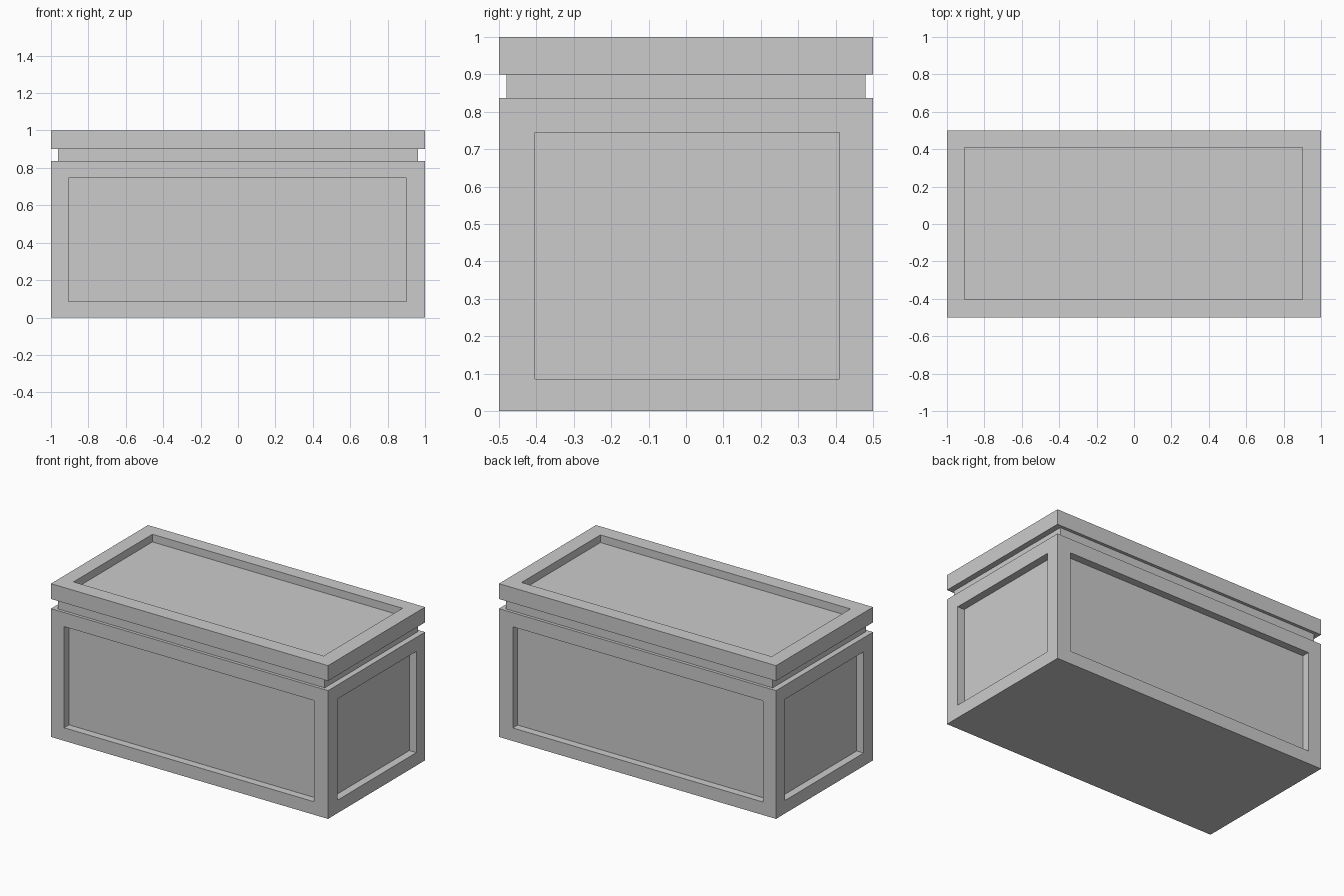
import bpy
import bmesh
from mathutils import Vector

if "Cube" in bpy.data.objects:
    bpy.data.objects.remove(bpy.data.objects["Cube"])

# panel extents on each axis, shared by all recessed sides
PANEL = ((-0.905, 0.90), (-0.403, 0.41), (0.085, 0.745))
DEPTH = 0.05

bm = bmesh.new()


def ring(hx, hy, z):
    return [bm.verts.new((sx * hx, sy * hy, z))
            for sx, sy in ((-1, -1), (1, -1), (1, 1), (-1, 1))]


def recess(face):
    """Inset a face to the panel extents and sink it inward."""
    normal, centre = face.normal.copy(), face.calc_center_median()
    flat = max(range(3), key=lambda i: abs(normal[i]))
    bmesh.ops.inset_individual(bm, faces=[face], thickness=0.08, use_even_offset=True)
    for v in face.verts:
        for i in range(3):
            if i != flat:
                v.co[i] = PANEL[i][v.co[i] > centre[i]]
    inner = bmesh.ops.extrude_discrete_faces(bm, faces=[face])["faces"][0]
    for v in inner.verts:
        v.co -= normal * DEPTH


# stepped shell: body, narrow neck, lid
rings = [ring(*r) for r in ((1, 0.5, 0), (1, 0.5, 0.837), (0.962, 0.48, 0.837),
                            (0.962, 0.48, 0.90), (1, 0.5, 0.90), (1, 0.5, 1))]
bm.faces.new(rings[0][::-1])
panels = [bm.faces.new(rings[-1])]
for level, (low, high) in enumerate(zip(rings, rings[1:])):
    for i in range(4):
        j = (i + 1) % 4
        f = bm.faces.new((low[i], low[j], high[j], high[i]))
        if level == 0:
            panels.append(f)
bm.normal_update()

# sunken panels on the lid top and four body sides
for f in panels:
    recess(f)
bm.normal_update()

mesh = bpy.data.meshes.new("chest")
bm.to_mesh(mesh)
bm.free()
bpy.context.collection.objects.link(bpy.data.objects.new("chest", mesh))
